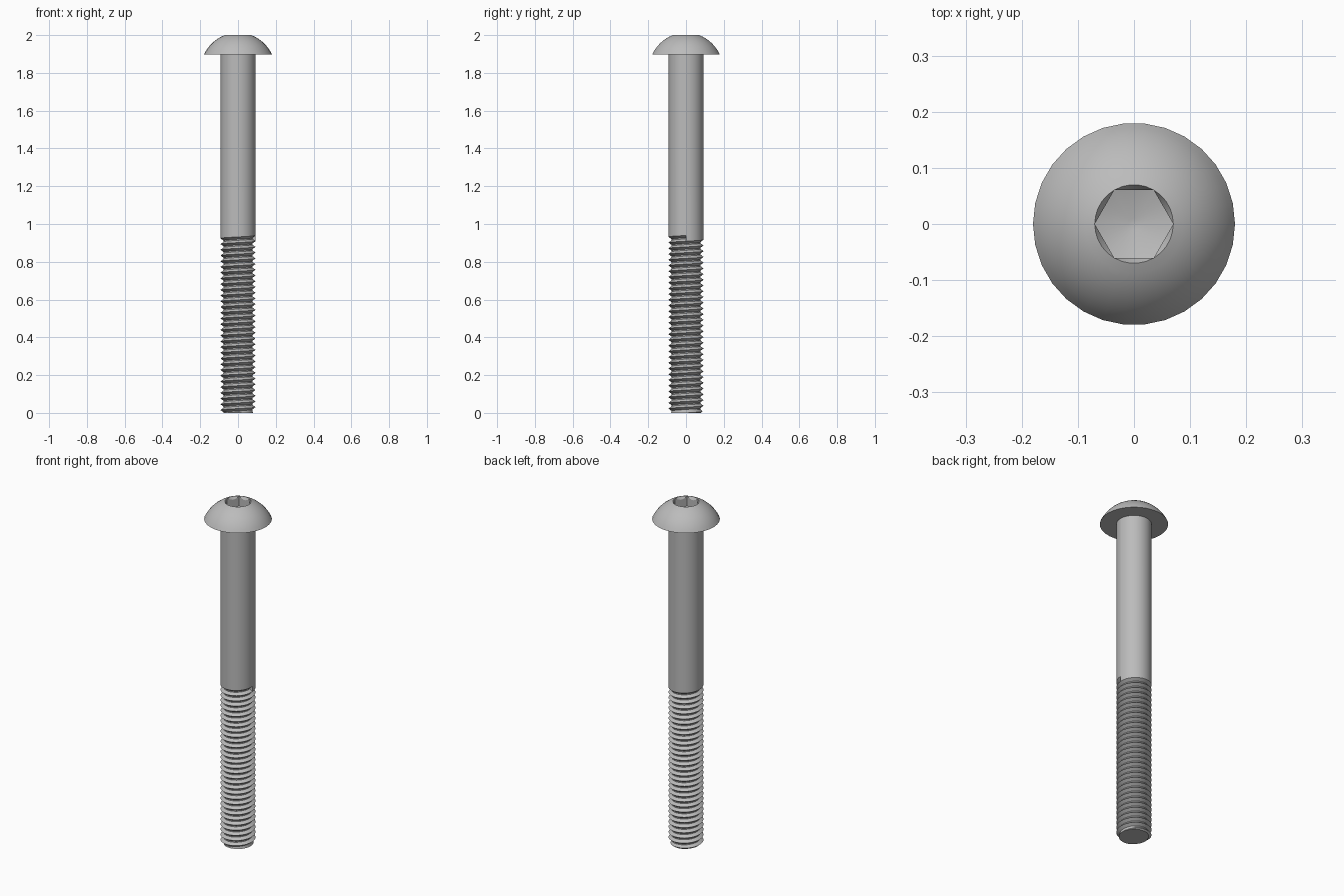
import bpy, bmesh, math

if "Cube" in bpy.data.objects:
    bpy.data.objects.remove(bpy.data.objects["Cube"])

SEG = 30
SHANK_R, ROOT_R = 0.093, 0.076
HEAD_Z = 1.897
PITCH, TURNS = 0.0303, 30
HEX_R = 0.07

steel = bpy.data.materials.new("steel grey")
steel.use_nodes = True
steel.diffuse_color = (0.5, 0.5, 0.5, 1)
steel.node_tree.nodes["Principled BSDF"].inputs["Base Color"].default_value = (0.5, 0.5, 0.5, 1)


def finish(name, bm):
    bmesh.ops.remove_doubles(bm, verts=bm.verts, dist=1e-5)
    bmesh.ops.dissolve_degenerate(bm, edges=bm.edges, dist=1e-5)
    mesh = bpy.data.meshes.new(name)
    bm.to_mesh(mesh)
    bm.free()
    mesh.materials.append(steel)
    obj = bpy.data.objects.new(name, mesh)
    bpy.context.collection.objects.link(obj)
    bpy.ops.object.select_all(action="DESELECT")
    obj.select_set(True)
    bpy.context.view_layer.objects.active = obj
    bpy.ops.object.shade_smooth_by_angle(angle=math.radians(30))


def polar(r, a, z):
    return (r * math.cos(a), r * math.sin(a), z)


def hex_radius(a):
    """Distance from the axis to a hexagon with a corner on +x."""
    local = a % (math.pi / 3) - math.pi / 6
    return HEX_R * math.cos(math.pi / 6) / math.cos(local)


def skin(bm, columns):
    """Join neighbouring columns of vertices with quads."""
    for left, right in zip(columns, columns[1:]):
        for j in range(len(left) - 1):
            bm.faces.new((left[j], right[j], right[j + 1], left[j + 1]))


# Domed head with a countersunk hexagonal socket
def head_column(a):
    pts = [(SHANK_R - 0.005, HEAD_Z), (0.18, HEAD_Z)]
    centre = 1.9125 - 0.1 + 0.0
    radius = math.hypot(0.18, HEAD_Z - centre)
    start = math.atan2(HEAD_Z - centre, 0.18)
    end = math.acos(HEX_R / radius)
    for i in range(1, 9):
        t = start + (end - start) * i / 8
        pts.append((radius * math.cos(t), centre + radius * math.sin(t)))
    top = pts[-1][1]
    pts = [(r, HEAD_Z + (z - HEAD_Z) * (2 - HEAD_Z) / (top - HEAD_Z)) for r, z in pts]
    h = hex_radius(a)
    pts += [(h, 2 - (HEX_R - h) * 1.7), (h, 1.92 + h * 0.3), (0.01, 1.923), (0, 1.923)]
    return pts


bm = bmesh.new()
cols = []
for i in range(SEG + 1):
    a = math.tau * i / SEG
    cols.append([bm.verts.new(polar(r, a, z)) for r, z in head_column(a)])
skin(bm, cols)
finish("socket_head", bm)

# Threaded shank: a helical ridge that runs out into the plain cylinder
PROFILE = [(0.0, SHANK_R), (0.4, ROOT_R), (0.6, ROOT_R), (0.999, SHANK_R)]


def ridge_radius(z, shift):
    """Thread radius at a height, narrowed by the chamfered tip."""
    phase = (z / PITCH - shift) % 1
    d = min(phase, 1 - phase)
    r = max(ROOT_R, SHANK_R - (SHANK_R - ROOT_R) * d / 0.4)
    return min(r, 0.08 + z)


bm = bmesh.new()
cols = []
for i in range(SEG + 1):
    a = math.tau * i / SEG
    shift = i / SEG
    col = [bm.verts.new((0, 0, 0))]
    for k in range(-1, TURNS):
        for phase, _ in PROFILE[:3]:
            z = max(0, (k + phase + shift) * PITCH)
            col.append(bm.verts.new(polar(ridge_radius(z, shift), a, z)))
    z = (TURNS + shift) * PITCH
    col.append(bm.verts.new(polar(SHANK_R, a, z)))
    col.append(bm.verts.new(polar(SHANK_R, a, HEAD_Z)))
    cols.append(col)
skin(bm, cols)
# Close the end of the groove where the ridge stops
bm.faces.new([cols[-1][j] for j in (-5, -4, -3, -2)])
finish("threaded_shank", bm)
